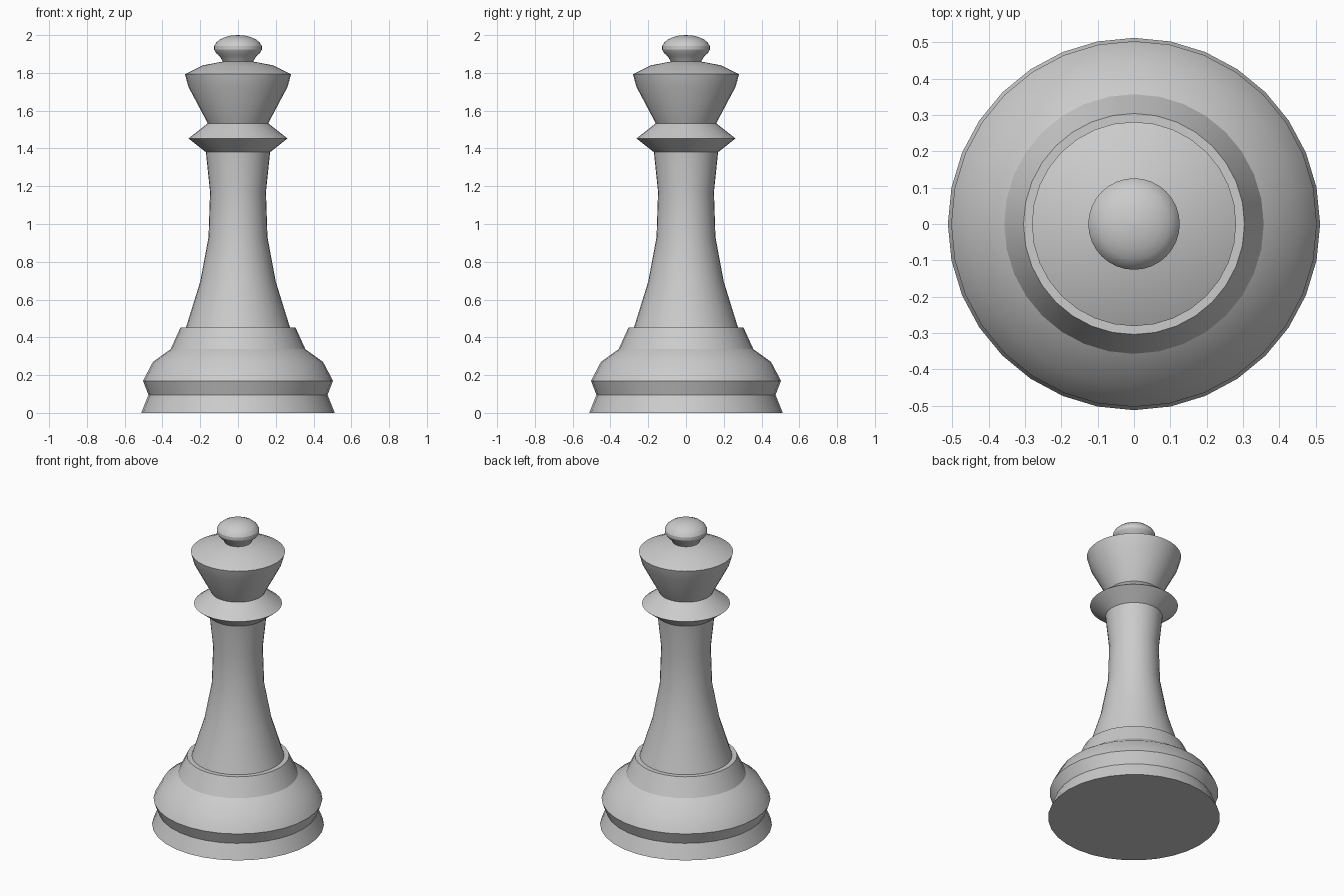
import bpy, bmesh, math

if "Cube" in bpy.data.objects:
    bpy.data.objects.remove(bpy.data.objects["Cube"])

SIDES = 32

# Lathe profile (radius, height), bottom to top
foot = [(0, 0), (0.512, 0), (0.474, 0.095), (0.503, 0.17), (0.45, 0.27),
        (0.357, 0.337), (0.304, 0.453)]
stem = [(0.275, 0.453), (0.20, 0.695), (0.156, 0.93), (0.148, 1.17), (0.17, 1.38)]
collar = [(0.262, 1.453), (0.16, 1.533)]
crown = [(0.262, 1.725), (0.281, 1.793), (0.185, 1.84), (0.08, 1.86)]
# Squashed ball finial
ball = [(0.127 * math.cos(math.radians(a)), 1.932 + 0.068 * math.sin(math.radians(a)))
        for a in range(-40, 90, 16)] + [(0, 2.0)]


def lathe(name, profile):
    bm = bmesh.new()
    verts = [bm.verts.new((r, 0, z)) for r, z in profile]
    edges = [bm.edges.new(pair) for pair in zip(verts, verts[1:])]
    bmesh.ops.spin(bm, geom=verts + edges, cent=(0, 0, 0), axis=(0, 0, 1),
                   angle=math.tau, steps=SIDES, use_duplicate=False)
    bmesh.ops.remove_doubles(bm, verts=bm.verts, dist=0.0005)
    bmesh.ops.recalc_face_normals(bm, faces=bm.faces)
    mesh = bpy.data.meshes.new(name)
    bm.to_mesh(mesh)
    bm.free()
    obj = bpy.data.objects.new(name, mesh)
    bpy.context.collection.objects.link(obj)
    bpy.context.view_layer.objects.active = obj
    obj.select_set(True)
    bpy.ops.object.shade_smooth_by_angle(angle=math.radians(27.5))
    return obj


# One continuous turned piece
lathe("turned_chess_piece", foot + stem + collar + crown + ball)
